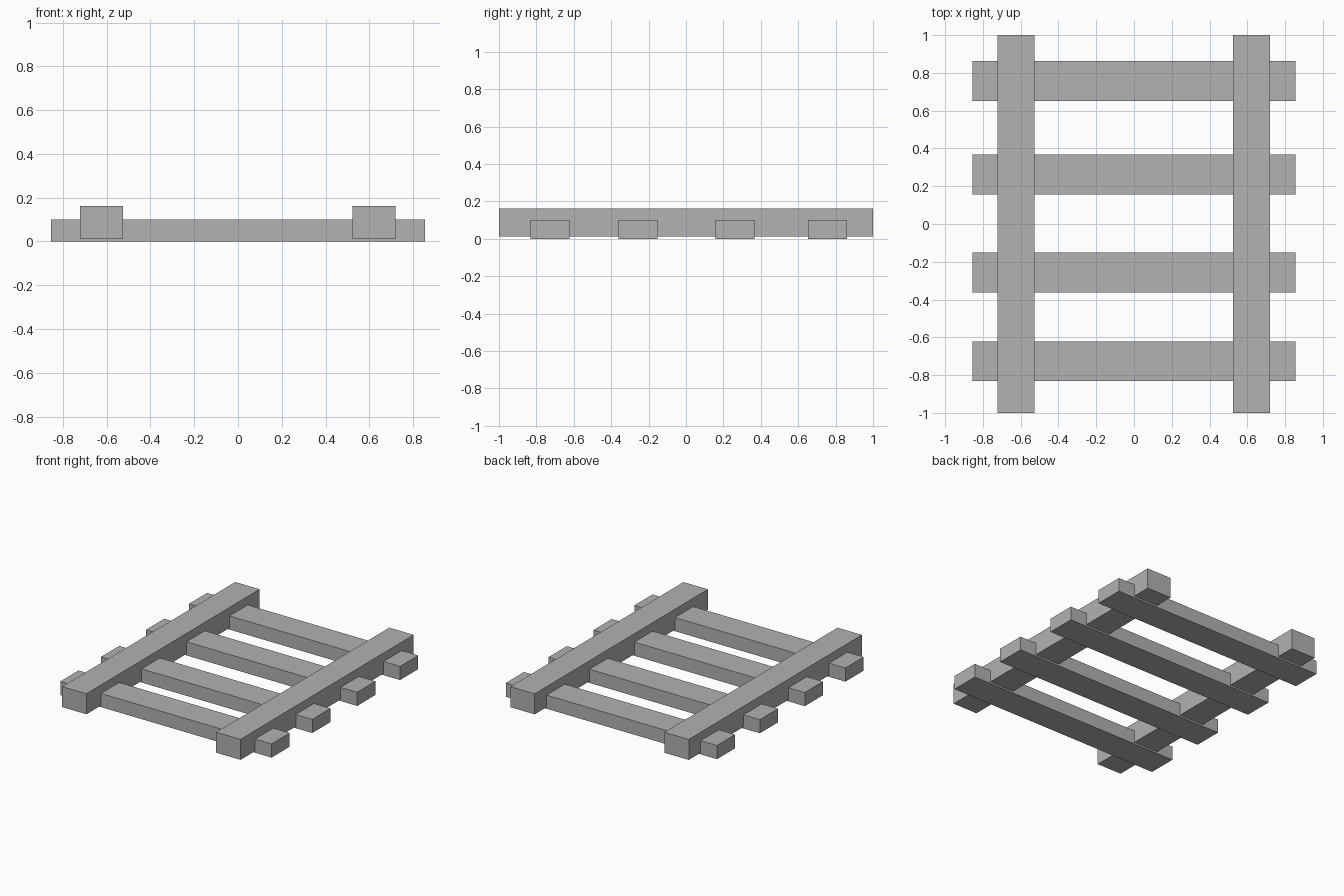
import bpy

default = bpy.data.objects.get("Cube")
if default:
    bpy.data.objects.remove(default, do_unlink=True)

# One plain grey for the whole track
grey = bpy.data.materials.new("grey")
grey.use_nodes = True
colour = (0.445, 0.445, 0.445, 1)
grey.diffuse_color = colour
grey.node_tree.nodes["Principled BSDF"].inputs["Base Color"].default_value = colour


def beam(name, centre, size):
    bpy.ops.mesh.primitive_cube_add(size=1, location=centre)
    obj = bpy.context.object
    obj.name = name
    obj.scale = size
    bpy.ops.object.transform_apply(location=False, rotation=False, scale=True)
    obj.data.materials.append(grey)
    return obj


# Two long rails, sunk over the crossbeams
for side, x in (("right", -0.624), ("left", 0.622)):
    beam(side + "_rail", (x, 0, 0.087), (0.197, 2, 0.15))

# Four crossbeams, slightly uneven in spacing
for i, y in enumerate((-0.727, -0.257, 0.262, 0.757)):
    beam(f"crossbeam_{i + 1}", (0, y, 0.05), (1.708, 0.21, 0.1))
